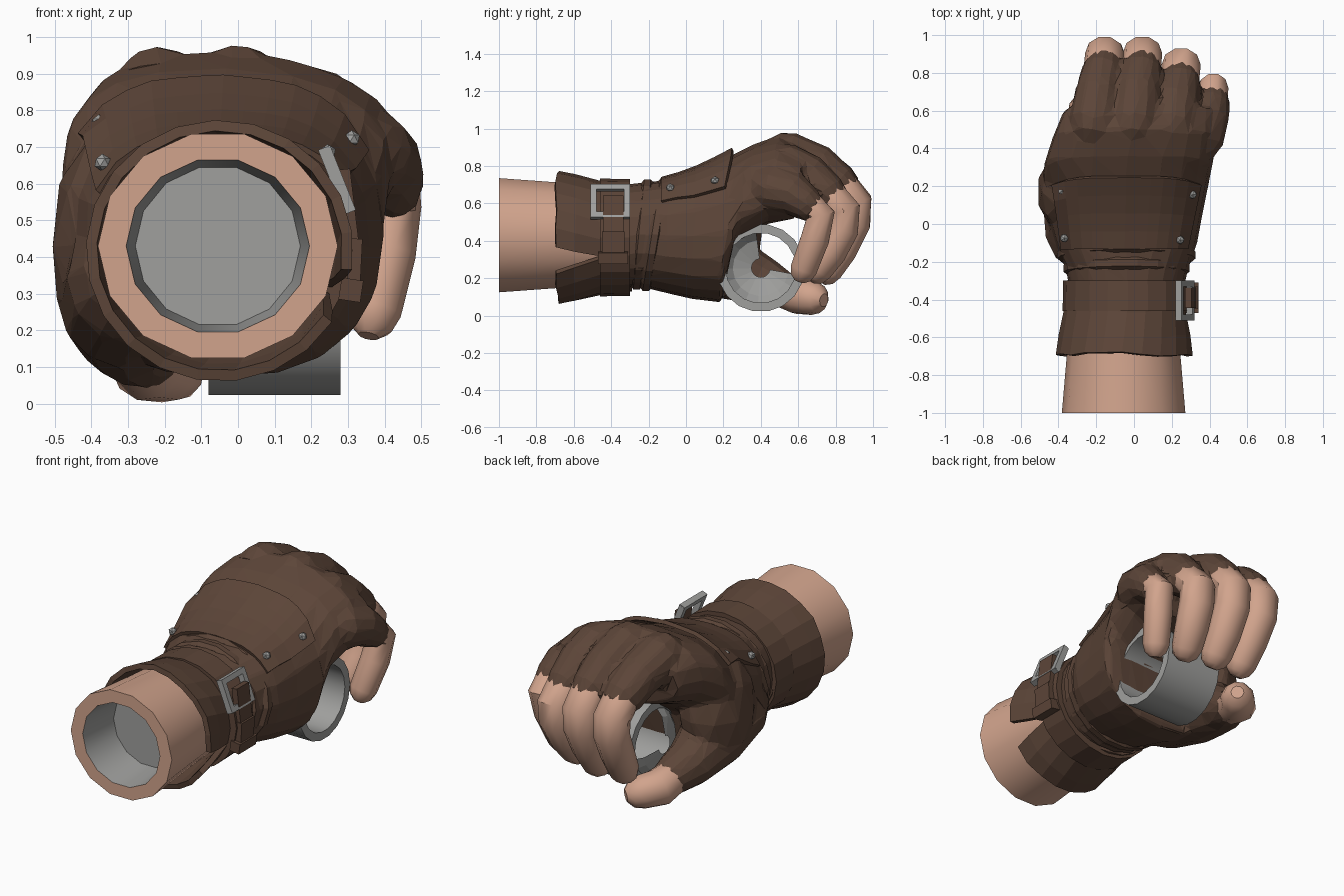
import bpy, bmesh, math, random
from mathutils import Vector
from mathutils.bvhtree import BVHTree

if "Cube" in bpy.data.objects:
    bpy.data.objects.remove(bpy.data.objects["Cube"])
random.seed(4)
TAU = 2 * math.pi

def mat(name, c):
    m = bpy.data.materials.new(name)
    m.diffuse_color = (*c, 1)
    m.use_nodes = True
    m.node_tree.nodes["Principled BSDF"].inputs["Base Color"].default_value = m.diffuse_color
    return m
LEATHER = mat("brown leather", (0.108, 0.060, 0.040))
SKIN = mat("skin", (0.64, 0.37, 0.265))
METAL = mat("grey metal", (0.35, 0.35, 0.34))

def loft(bm, rings, caps=True, loop=False, wrap=True):
    """Skin a list of point rings into faces."""
    vs = [[bm.verts.new(p) for p in r] for r in rings]
    n = len(vs[0])
    for k in range(len(vs) if loop else len(vs) - 1):
        a, b = vs[k], vs[(k + 1) % len(vs)]
        for i in range(n if wrap else n - 1):
            j = (i + 1) % n
            bm.faces.new((a[i], a[j], b[j], b[i]))
    if caps and not loop:
        bm.faces.new(vs[0][::-1])
        bm.faces.new(vs[-1])

def ring(cx, y, cz, rx, rz, n=16, tilt=0):
    return [Vector((cx + rx * math.cos(TAU * i / n), y + tilt * math.sin(TAU * i / n),
                    cz + rz * math.sin(TAU * i / n))) for i in range(n)]

def chain(bm, pts, n=10, wide=1.0):
    """Round-ended limb through (x, y, z, radius) points."""
    P = [(Vector(p[:3]), p[3]) for p in pts]
    d0, d1 = (P[0][0] - P[1][0]).normalized(), (P[-1][0] - P[-2][0]).normalized()
    def end(p, r, d):
        return [(p + d * r * .6, r * .8), (p + d * r * .95, r * .38)]
    P = end(*P[0], d0)[::-1] + P + end(*P[-1], d1)
    rings = []
    for k, (p, r) in enumerate(P):
        t = (P[min(k + 1, len(P) - 1)][0] - P[max(k - 1, 0)][0]).normalized()
        u = (Vector((1, 0, 0)) - t * t.x).normalized()
        v = t.cross(u)
        rings.append([p + r * (wide * u * math.cos(TAU * i / n) + v * math.sin(TAU * i / n)) for i in range(n)])
    loft(bm, rings)

def finish(bm, name, *mats, smooth=False):
    bmesh.ops.recalc_face_normals(bm, faces=bm.faces)
    me = bpy.data.meshes.new(name)
    bm.to_mesh(me)
    bm.free()
    ob = bpy.data.objects.new(name, me)
    bpy.context.collection.objects.link(ob)
    for m in mats:
        me.materials.append(m)
    if smooth:
        bpy.ops.object.select_all(action='DESELECT')
        ob.select_set(True)
        bpy.context.view_layer.objects.active = ob
        bpy.ops.object.shade_smooth_by_angle(angle=math.radians(40))
    return ob

# glove: palm loft, thumb mound and finger stalls merged into one faceted skin
bm = bmesh.new()
# x min, x max, top (y, z), bottom (y, z), slope toward the little finger
palm = [(-.345, .265, -.34, .70, -.34, .15, 0), (-.36, .285, -.24, .71, -.24, .155, 0),
        (-.42, .335, -.10, .725, -.10, .12, 0), (-.46, .36, .05, .775, .03, .09, .02),
        (-.49, .395, .22, .845, .19, .07, .04), (-.48, .415, .36, .915, .25, .38, .08),
        (-.43, .44, .50, .965, .42, .50, .14), (-.37, .46, .63, .915, .58, .55, .2)]
rings = []
for k, (x0, x1, yt, zt, yb, zb, slope) in enumerate(palm):
    r, e = [], .88 if k < 2 else .76
    for i in range(20):
        c, s = math.cos(TAU * i / 20), math.sin(TAU * i / 20)
        q = e if s > 0 else .88
        c, s = math.copysign(abs(c) ** q, c), math.copysign(abs(s) ** q, s)
        x, t = (x0 + x1) / 2 + c * (x1 - x0) / 2, (1 + s) / 2
        r.append(Vector((x, yb + (yt - yb) * t, zb + (zt - zb) * t - slope * max(x, 0))))
    rings.append(r)
loft(bm, rings)
stalls = [[(-.215, .54, .85, .13), (-.19, .70, .79, .122), (-.165, .815, .705, .112)],
          [(0, .54, .855, .13), (.02, .71, .79, .122), (.04, .815, .70, .112)],
          [(.20, .53, .79, .135), (.225, .66, .74, .12), (.245, .755, .65, .11)],
          [(.35, .46, .68, .13), (.395, .58, .65, .112), (.415, .64, .60, .096)],
          [(-.28, -.05, .34, .19), (-.31, .20, .27, .18), (-.30, .40, .19, .135), (-.26, .50, .145, .11)]]
for s in stalls:
    chain(bm, s, 12)
web = bmesh.ops.create_icosphere(bm, subdivisions=2, radius=1)["verts"]
for v in web:
    v.co = Vector((-.325 + .19 * v.co.x, .17 + .24 * v.co.y, .43 + .34 * v.co.z))
glove = finish(bm, "glove", LEATHER)
m = glove.modifiers.new("merge", 'REMESH')
m.mode, m.voxel_size = 'VOXEL', 0.018
m = glove.modifiers.new("soften", 'SMOOTH')
m.factor, m.iterations = .5, 2
m = glove.modifiers.new("facets", 'DECIMATE')
m.ratio = .05
bpy.context.view_layer.update()
tree = BVHTree.FromObject(glove, bpy.context.evaluated_depsgraph_get())

# bare fingers and thumb
fingers = {
    "index_finger": [(-.165, .83, .70, .092), (-.155, .905, .61, .094), (-.15, .90, .50, .092), (-.14, .83, .36, .088), (-.13, .765, .25, .08)],
    "middle_finger": [(.04, .83, .69, .094), (.045, .905, .60, .095), (.045, .895, .49, .094), (.045, .83, .35, .088), (.045, .76, .245, .082)],
    "ring_finger": [(.245, .77, .64, .092), (.25, .845, .56, .094), (.25, .835, .46, .092), (.235, .775, .34, .088), (.215, .71, .25, .08)],
    "little_finger": [(.415, .65, .60, .08), (.42, .72, .54, .08), (.405, .69, .41, .08), (.37, .63, .25, .075)],
    "thumb": [(-.27, .48, .15, .095), (-.245, .60, .11, .105), (-.185, .67, .096, .095)]}
for name, pts in fingers.items():
    chain(bm := bmesh.new(), pts, wide=1 if name in ("thumb", "little_finger") else 1.1)
    finish(bm, name, SKIN, smooth=True)

# hollow forearm: skin outside, grey socket inside
bm = bmesh.new()
loft(bm, [ring(-.055, y, .43, rx, rz, 14) for y, rx, rz in
          [(-.75, .225, .22), (-1, .25, .24), (-1, .327, .313), (-.65, .297, .287), (-.32, .275, .265)]])
for f in bm.faces:
    c = f.calc_center_median()
    f.material_index = int(math.hypot(c.x + .055, c.z - .43) < .26 and -.999 < c.y < -.68)
finish(bm, "forearm", SKIN, METAL, smooth=True)

# flared cuff with a wedge slit on the right side
bm = bmesh.new()
rings = []
for y, rx, rz, gap in [(-.69, .35, .342, .21), (-.60, .335, .325, .13), (-.46, .308, .292, .02), (-.30, .295, .272, .01)]:
    r = []
    for i in range(21):
        a = -.36 + gap + (TAU - 2 * gap) * i / 20
        r.append((-.05 + rx * math.cos(a), y + random.uniform(-.012, .012), .417 + rz * math.sin(a)))
    rings.append(r)
loft(bm, rings, caps=False, wrap=False)
cuff = finish(bm, "cuff", LEATHER)
m = cuff.modifiers.new("thickness", 'SOLIDIFY')
m.thickness, m.offset = .03, 0

# wrist strap
bm = bmesh.new()
loft(bm, [ring(-.033, y, .418, rx, rx - .03, 20) for y, rx in
          [(-.46, .30), (-.46, .345), (-.30, .342), (-.30, .30)]], loop=True)
finish(bm, "wrist_strap", LEATHER)

# gathered folds in front of the strap
for k, (y, tilt, rx, rz) in enumerate([(-.235, .03, .312, .277), (-.165, .05, .345, .285)]):
    bm = bmesh.new()
    loft(bm, [ring(-.04, y + .035 * math.cos(a), .435, rx + .025 * math.sin(a), rz + .025 * math.sin(a), 18, tilt)
              for a in (TAU * j / 6 for j in range(6))], loop=True)
    finish(bm, f"wrist_fold_{k}", LEATHER)

def box(bm, size, loc, roll=0):
    """Box rolled about y (the arm axis)."""
    c, s = math.cos(roll), math.sin(roll)
    for v in bmesh.ops.create_cube(bm, size=1)["verts"]:
        x, y, z = (v.co[i] * size[i] for i in range(3))
        v.co = Vector((loc[0] + c * x - s * z, loc[1] + y, loc[2] + s * x + c * z))

# strap tail hanging through the buckle, with its keeper loop
bm = bmesh.new()
box(bm, (.035, .11, .20), (.30, -.39, .54), .12)
box(bm, (.035, .12, .16), (.318, -.39, .37), -.05)
finish(bm, "strap_tail", LEATHER)
bm = bmesh.new()
box(bm, (.06, .16, .06), (.308, -.39, .31), -.15)
finish(bm, "strap_keeper", LEATHER)

# buckle frame and prong
bm = bmesh.new()
ro = .38
up, bc = Vector((-math.sin(ro), 0, math.cos(ro))), Vector((.27, -.405, .61))
for s in (-1, 1):
    box(bm, (.035, .032, .18), bc + Vector((0, s * .09, 0)), ro)
    box(bm, (.035, .21, .03), bc + up * s * .08, ro)
finish(bm, "buckle", METAL)

# back-of-hand leather flap, laid over the glove, front edge lifted
def drop(x, y):
    p, n, _, _ = tree.ray_cast(Vector((x, y, 2)), Vector((0, 0, -1)))
    return (p, n) if p else (Vector((x, y, .6)), Vector((0, 0, 1)))
bm = bmesh.new()
rings = []
for j in range(5):
    t = j / 4
    x0, x1 = -.38 - .05 * t, .28 + .07 * t
    r = []
    for i in range(13):
        x = x0 + (x1 - x0) * i / 12
        y = -.13 + .38 * t - .04 * t * (2 * i / 12 - 1) ** 4
        p, n = drop(x, y)
        r.append(p + Vector((0, 0, .01 + .018 * t * t)))
    rings.append(r)
loft(bm, rings, caps=False, wrap=False)
flap = finish(bm, "hand_flap", LEATHER)
m = flap.modifiers.new("thickness", 'SOLIDIFY')
m.thickness, m.offset = .022, 0

# flap rivets
bm = bmesh.new()
for x, y in [(.30, .16), (-.37, .18), (-.36, -.07), (.235, -.08)]:
    p, n = drop(x, y)
    for v in bmesh.ops.create_icosphere(bm, subdivisions=1, radius=.024)["verts"]:
        v.co += p + n * .016 + Vector((0, 0, .006))
finish(bm, "rivets", METAL)

# gripped tube, open at both ends
def arc(x, r, a0, a1, n):
    return [Vector((x, .40 + r * math.cos(a0 + (a1 - a0) * i / n), .255 + r * math.sin(a0 + (a1 - a0) * i / n)))
            for i in range(n + 1)]
bm = bmesh.new()
loft(bm, [arc(x, r, 0, TAU * 17 / 18, 17)
          for x, r in [(-.08, .235), (.28, .235), (.28, .188), (-.08, .188)]], loop=True)
finish(bm, "gripped_tube", METAL, smooth=True)

# grey lining where the tube meets the palm and thumb
bm = bmesh.new()
loft(bm, [arc(x, r, 1.7, 6.1, 12) for x, r in [(-.06, .20), (-.11, .15), (-.14, .05)]], caps=False, wrap=False)
finish(bm, "grip_lining", METAL)
